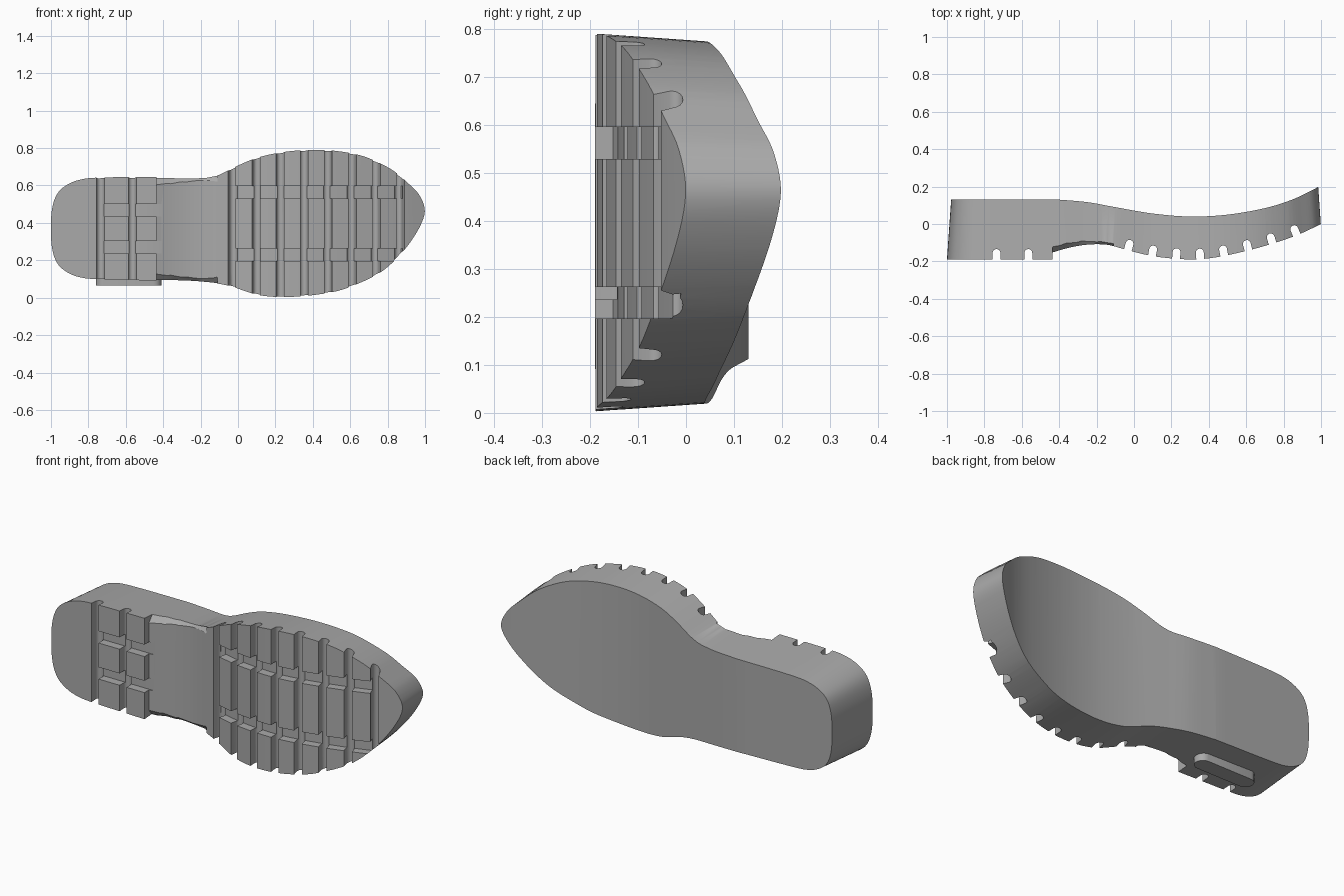
import bpy, bmesh, math
from mathutils import Vector

cube = bpy.data.objects.get("Cube")
if cube:
    bpy.data.objects.remove(cube)

rubber = bpy.data.materials.new("grey rubber")
rubber.use_nodes = True
grey = (0.4, 0.4, 0.4, 1)
rubber.diffuse_color = grey
rubber.node_tree.nodes["Principled BSDF"].inputs["Base Color"].default_value = grey


def smooth_path(pts, closed=False, steps=5):
    """Catmull-Rom curve through 2D points."""
    p = [Vector(q) for q in pts]
    n = len(p)
    get = (lambda i: p[i % n]) if closed else (lambda i: p[max(0, min(n - 1, i))])
    out = []
    for i in range(n if closed else n - 1):
        a, b, c, d = (get(i + k) for k in (-1, 0, 1, 2))
        for s in range(steps):
            t = s / steps
            out.append(0.5 * (2 * b + (c - a) * t + (2 * a - 5 * b + 4 * c - d) * t ** 2
                              + (3 * b - a - 3 * c + d) * t ** 3))
    return out if closed else out + [p[-1]]


def loft(name, rings):
    """Closed solid through rings of equal vertex count."""
    bm = bmesh.new()
    vs = [[bm.verts.new(v) for v in ring] for ring in rings]
    n = len(vs[0])
    for r, q in zip(vs, vs[1:]):
        for i in range(n):
            j = (i + 1) % n
            bm.faces.new((r[i], r[j], q[j], q[i]))
    bm.faces.new(vs[0])
    bm.faces.new(vs[-1])
    bmesh.ops.recalc_face_normals(bm, faces=bm.faces)
    me = bpy.data.meshes.new(name)
    bm.to_mesh(me)
    bm.free()
    me.materials.append(rubber)
    ob = bpy.data.objects.new(name, me)
    bpy.context.collection.objects.link(ob)
    return ob


def prism(name, pts, z0, z1):
    """Side profile in x, y swept along z."""
    return loft(name, [[(x, y, z) for x, y in pts] for z in (z0, z1)])


def boolean(ob, tool, op):
    mod = ob.modifiers.new(op, 'BOOLEAN')
    mod.operation, mod.object, mod.solver = op, tool, 'EXACT'
    bpy.context.view_layer.objects.active = ob
    bpy.ops.object.modifier_apply(modifier=mod.name)
    bpy.data.objects.remove(tool)


# Footprint outline (x, z), heel to toe along the lower side and back
footprint = smooth_path([
    (-1, .37), (-.995, .27), (-.97, .19), (-.92, .14), (-.84, .108), (-.72, .098),
    (-.4, .09), (-.2, .08), (-.05, .06), (.11, .013), (.28, .004), (.5, .027),
    (.64, .07), (.77, .133), (.88, .23), (.97, .35), (1.012, .46), (.98, .555),
    (.91, .625), (.82, .695), (.68, .758), (.54, .785), (.4, .791), (.25, .78),
    (.11, .752), (0, .71), (-.12, .655), (-.22, .645), (-.4, .645), (-.72, .643),
    (-.84, .632), (-.92, .6), (-.97, .55), (-.995, .47)], True)


def inset(pts, d):
    out = []
    for i, p in enumerate(pts):
        t = (pts[(i + 1) % len(pts)] - pts[i - 1]).normalized()
        out.append(p + d * Vector((-t.y, t.x)))
    return out


# Body: drafted footprint intersected with the side profile
y0, y1, draft = -.25, .25, .07
sole = loft("sole", [[(p.x, y, p.y) for p in inset(footprint, draft * (y + .19))]
                     for y in (y0, y1)])
shank = smooth_path([(-.435, -.152), (-.36, -.13), (-.28, -.114), (-.2, -.108), (-.13, -.112)])
tread = smooth_path([(-.13, -.112), (-.04, -.138), (.08, -.168), (.2, -.184), (.32, -.189),
                     (.44, -.178), (.6, -.144), (.75, -.102), (.88, -.056), (1, 0), (1.05, .025)])
upper = smooth_path([(1.05, .235), (.985, .198), (.85, .132), (.7, .085), (.5, .05), (.3, .04),
                     (.1, .056), (-.1, .09), (-.25, .117), (-.4, .13)])
heel = -.19
side = [Vector((-1.1, heel)), Vector((-.435, heel))] + shank + tread[1:] + upper + [Vector((-1.1, .13))]
boolean(sole, prism("side_cutter", side, -.2, 1), 'INTERSECT')

# Chamfers along both edges of the arched waist
stations = [(-.435, -.118, -.155), (-.36, -.095, -.13), (-.28, -.082, -.114),
            (-.2, -.088, -.109), (-.11, -.108, -.112)]
for edge, s in ((.645, 1), (.085, -1)):
    rings = []
    for i, (x, hi, lo) in enumerate(stations):
        w = .045 * (1 - i / 5)
        slope = (lo - hi) / w
        rings.append([(x, hi - slope * .05, edge + s * .05), (x, lo + slope * .02, edge - s * (w + .02)),
                      (x, -.3, edge - s * (w + .02)), (x, -.3, edge + s * .05)])
    boolean(sole, loft("chamfer_cutter", rings), 'DIFFERENCE')


# Grooves running lengthwise, following the tread surface
def long_groove(path, z0, z1, depth=.046):
    floor = [p + Vector((0, depth)) for p in path]
    pts = floor + [Vector((path[-1].x, -.3)), Vector((path[0].x, -.3))]
    boolean(sole, prism("groove_cutter", pts, z0, z1), 'DIFFERENCE')


front_path = [p for p in tread if -.05 < p.x < .88]
for z in (.197, .53):
    long_groove(front_path, z, z + .066)
for z in (.237, .435):
    long_groove([Vector((-.735, heel)), Vector((-.4, heel))], z, z + .065)


# Round-bottomed grooves running across
def cross_groove(x, path, width=.042, depth=.056):
    i = next(k for k in range(len(path) - 1) if path[k].x <= x <= path[k + 1].x)
    a, b = path[i], path[i + 1]
    p = a.lerp(b, (x - a.x) / (b.x - a.x))
    t = (b - a).normalized()
    n = Vector((-t.y, t.x))
    r = width / 2
    local = [(-r, -.04), (r, -.04)]
    local += [(r * math.cos(k * math.pi / 8), depth - r + r * math.sin(k * math.pi / 8)) for k in range(9)]
    boolean(sole, prism("groove_cutter", [p + t * u + n * v for u, v in local], -.1, .9), 'DIFFERENCE')


for k in range(8):
    cross_groove(-.033 + k * .129, tread)
for x in (-.735, -.565):
    cross_groove(x, [Vector((-1, heel)), Vector((-.43, heel))])

# Rounded pad on the side of the heel
r = .043
pad = [(-.585 + s * (.175 - r) + r * math.cos(a), -.03 + r * math.sin(a))
       for s, start in ((1, -90), (-1, 90))
       for a in (math.radians(start + k * 18) for k in range(11))]
side_pad = prism("side_pad", pad, .065, .13)

for ob in (sole, side_pad):
    bpy.ops.object.select_all(action='DESELECT')
    ob.select_set(True)
    bpy.context.view_layer.objects.active = ob
    bpy.ops.object.shade_smooth_by_angle(angle=math.radians(25))
